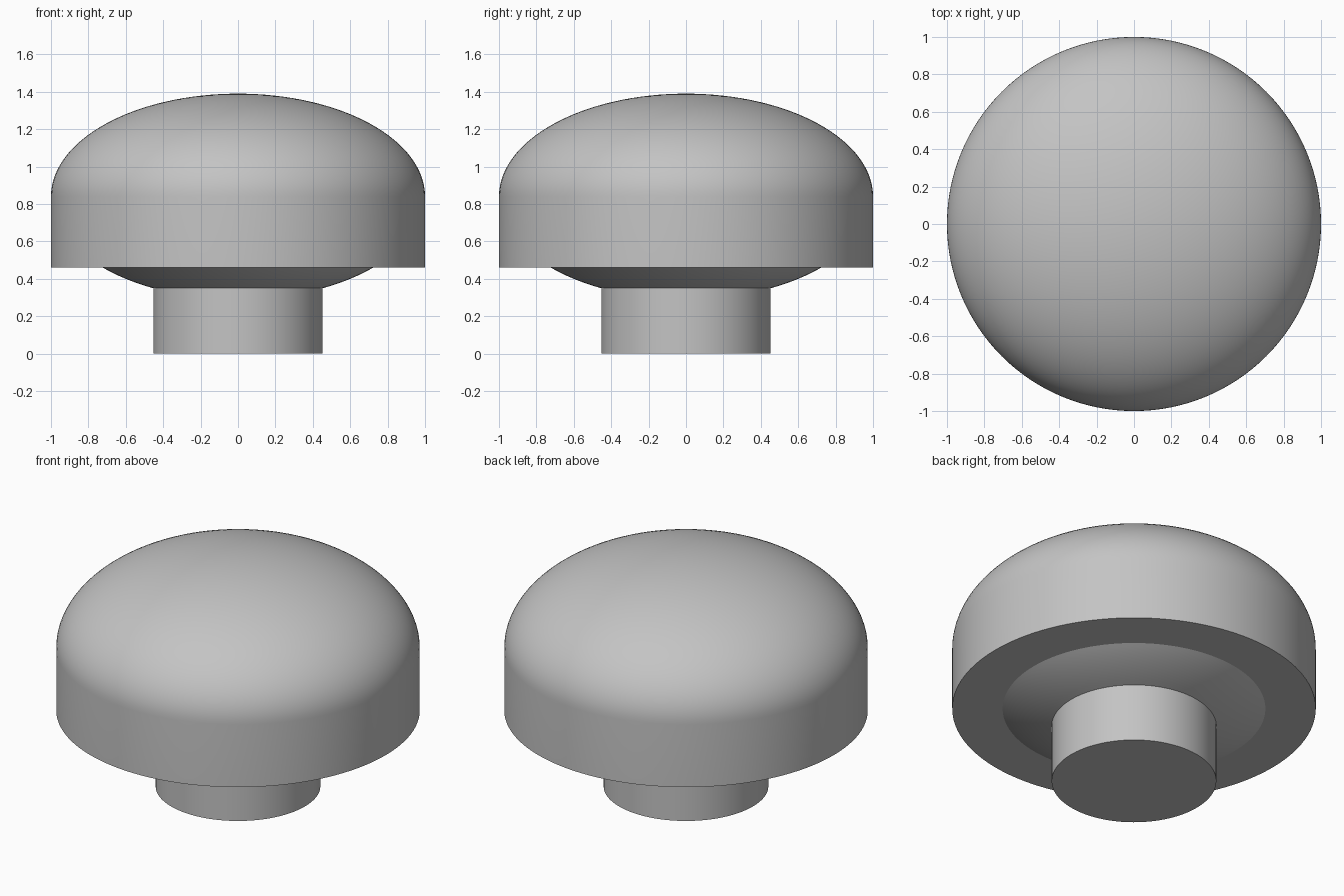
import bpy
from math import sin, cos, pi, sqrt

if "Cube" in bpy.data.objects:
    bpy.data.objects.remove(bpy.data.objects["Cube"])

SEGMENTS = 128
RADIUS, DOME_HEIGHT, DOME_BASE = 1.0, 0.55, 0.84
SKIRT_BOTTOM, STEM_RADIUS = 0.46, 0.453

grey = bpy.data.materials.new("plain_grey")
grey.use_nodes = True
colour = (0.55, 0.55, 0.55, 1)
grey.diffuse_color = colour
grey.node_tree.nodes["Principled BSDF"].inputs["Base Color"].default_value = colour


def finish(name):
    obj = bpy.context.object
    obj.name = obj.data.name = name
    obj.data.materials.append(grey)
    bpy.ops.object.shade_smooth_by_angle(angle=pi / 6)
    return obj


def lathe(name, profile):
    """Revolve (radius, z) points, listed bottom to top, around z."""
    verts, rings = [], []
    for r, z in profile:
        count = SEGMENTS if r > 1e-5 else 1
        rings.append([len(verts) + i for i in range(count)])
        verts += [(r * cos(2 * pi * i / SEGMENTS), r * sin(2 * pi * i / SEGMENTS), z)
                  for i in range(count)]
    faces = []
    for low, high in zip(rings, rings[1:]):
        for i in range(SEGMENTS):
            j = (i + 1) % SEGMENTS
            quad = [low[i % len(low)], low[j % len(low)],
                    high[j % len(high)], high[i % len(high)]]
            faces.append(list(dict.fromkeys(quad)))
    mesh = bpy.data.meshes.new(name)
    mesh.from_pydata(verts, [], faces)
    obj = bpy.data.objects.new(name, mesh)
    bpy.context.collection.objects.link(obj)
    bpy.ops.object.select_all(action='DESELECT')
    obj.select_set(True)
    bpy.context.view_layer.objects.active = obj
    return finish(name)


def ellipse(z):
    return RADIUS * sqrt(1 - ((z - DOME_BASE) / DOME_HEIGHT) ** 2)


# Domed cap with a straight skirt and a flat rim underneath
dome = [(RADIUS * cos(pi / 2 * k / 32), DOME_BASE + DOME_HEIGHT * sin(pi / 2 * k / 32))
        for k in range(33)]
lathe("cap", [(ellipse(SKIRT_BOTTOM), SKIRT_BOTTOM), (RADIUS, SKIRT_BOTTOM)] + dome)

# Rounded belly below the rim, running down to the stem
stem_top = DOME_BASE - DOME_HEIGHT * sqrt(1 - STEM_RADIUS ** 2)
belly_z = [stem_top + (SKIRT_BOTTOM - stem_top) * k / 10 for k in range(11)]
lathe("belly", [(ellipse(z), z) for z in belly_z])

# Stem
lathe("stem", [(0, 0), (STEM_RADIUS, 0), (STEM_RADIUS, stem_top)])
